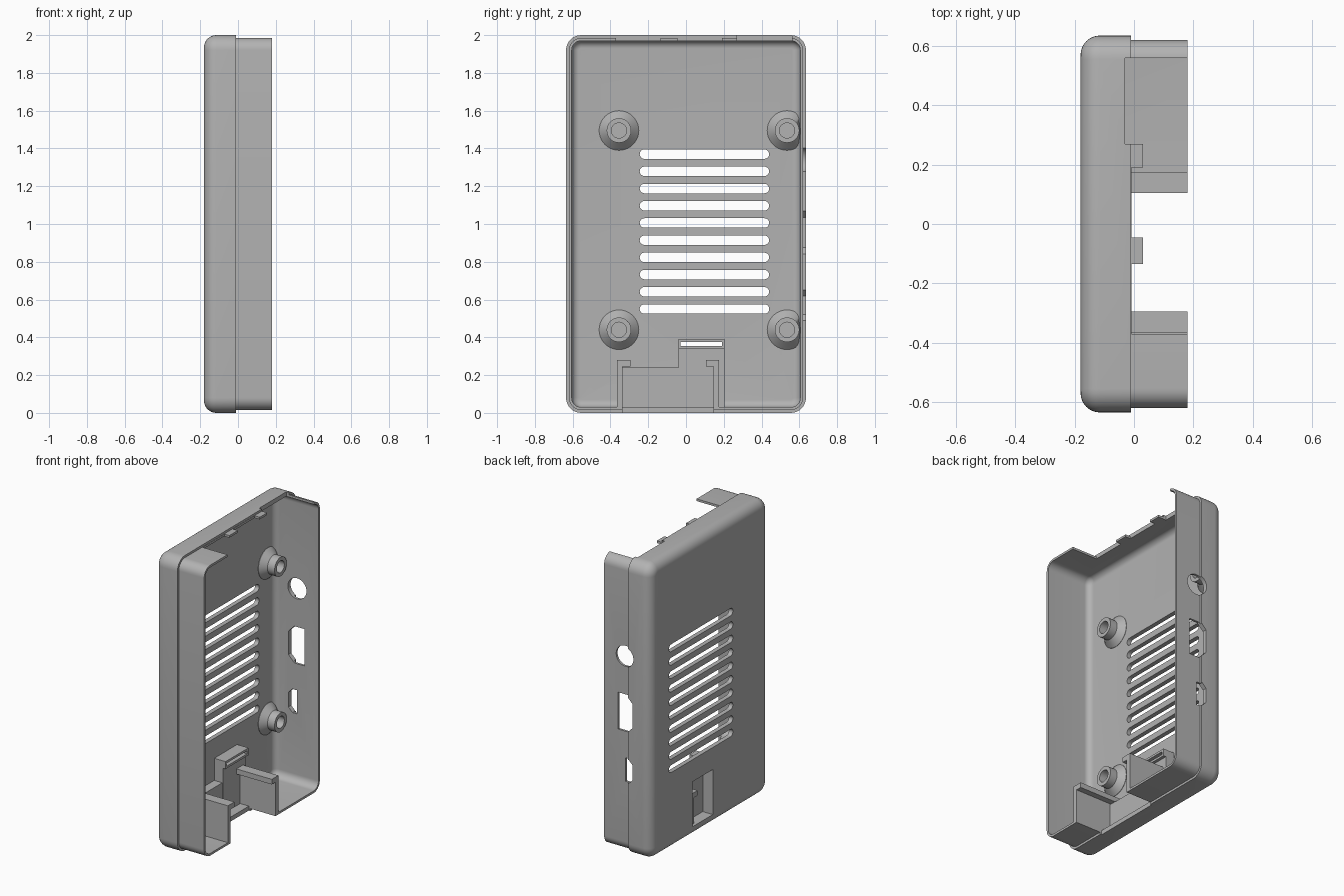
import bpy, bmesh, math
from mathutils import Matrix

cube = bpy.data.objects.get("Cube")
if cube:
    bpy.data.objects.remove(cube, do_unlink=True)

grey = bpy.data.materials.new("matte_grey")
grey.use_nodes = True
COLOR = (0.45, 0.45, 0.45, 1)
grey.diffuse_color = COLOR
grey.node_tree.nodes["Principled BSDF"].inputs["Base Color"].default_value = COLOR


def finish(name, bm, smooth=False):
    bmesh.ops.recalc_face_normals(bm, faces=bm.faces)
    mesh = bpy.data.meshes.new(name)
    bm.to_mesh(mesh)
    bm.free()
    mesh.materials.append(grey)
    obj = bpy.data.objects.new(name, mesh)
    bpy.context.collection.objects.link(obj)
    if smooth:
        soften(obj)
    return obj


def soften(obj):
    bpy.ops.object.select_all(action='DESELECT')
    obj.select_set(True)
    bpy.context.view_layer.objects.active = obj
    bpy.ops.object.shade_smooth_by_angle(angle=math.radians(35))


def box(name, xs, ys, zs):
    bm = bmesh.new()
    bmesh.ops.create_cube(bm, size=1)
    for v in bm.verts:
        v.co = [r[0] if c < 0 else r[1] for r, c in zip((xs, ys, zs), v.co)]
    return finish(name, bm)


def prism(name, outline, axis, lo, hi):
    """Extrude an (a, z) outline along axis x or y; a is the other axis."""
    bm = bmesh.new()
    rings = []
    for t in (lo, hi):
        rings.append([bm.verts.new((t, a, z) if axis == 'x' else (a, t, z)) for a, z in outline])
    bridge(bm, *rings)
    for ring in rings:
        bm.faces.new(ring)
    return finish(name, bm)


def bridge(bm, a, b):
    n = len(a)
    for i in range(n):
        bm.faces.new((a[i], a[(i + 1) % n], b[(i + 1) % n], b[i]))


def carve(target, cutter, operation='DIFFERENCE', keep=False):
    mod = target.modifiers.new("carve", 'BOOLEAN')
    mod.operation, mod.solver, mod.object = operation, 'EXACT', cutter
    dg = bpy.context.evaluated_depsgraph_get()
    old = target.data
    new = bpy.data.meshes.new_from_object(target.evaluated_get(dg))
    target.modifiers.clear()
    target.data = new
    bpy.data.meshes.remove(old)
    if not keep:
        bpy.data.objects.remove(cutter, do_unlink=True)


def rounded(half_w, half_h, r, steps=8):
    """Rounded rectangle points around the origin."""
    pts = []
    for k, (sy, sz) in enumerate(((1, 1), (-1, 1), (-1, -1), (1, -1))):
        for i in range(steps + 1):
            a = math.pi / 2 * (k + i / steps)
            pts.append((sy * (half_w - r) + r * math.cos(a), sz * (half_h - r) + r * math.sin(a)))
    return pts


# Case shell: rounded rings swept from the outer panel, over the lip, to the inner floor
R, FILLET, INNER = 0.08, 0.065, 0.04
FLOOR, SEAM, RIM = -0.15, -0.01, 0.18
arc = [math.pi / 2 * i / 8 for i in range(9)]
profile = [(FILLET * (1 - math.sin(a)), -0.18 + FILLET * (1 - math.cos(a))) for a in arc]
profile += [(0, SEAM), (0.015, SEAM), (0.015, RIM), (0.03, RIM)]
profile += [(0.03 + INNER * (1 - math.cos(a)), FLOOR + INNER * (1 - math.sin(a))) for a in arc]
bm = bmesh.new()
rings = [[bm.verts.new((x, y, z + 1)) for y, z in rounded(0.635 - d, 1 - d, R - d)] for d, x in profile]
for a, b in zip(rings, rings[1:]):
    bridge(bm, a, b)
bm.faces.new(rings[0])
bm.faces.new(rings[-1])
shell = finish("case_shell", bm)

# Notches along the top rim, leaving two small tabs
for y0, y1, x0 in ((-0.37, -0.135, -0.008), (-0.135, -0.045, 0.03), (-0.045, 0.19, -0.008),
                   (0.19, 0.27, 0.03), (0.27, 0.56, -0.03)):
    carve(shell, box("cutter", (x0, 0.3), (y0, y1), (1.9, 2.1)))

# Card opening in the bottom rim
carve(shell, box("cutter", (-0.02, 0.3), (-0.335, 0.145), (-0.1, 0.1)))

# Vent slots
for i in range(10):
    slot = [(y + 0.0975, z + 0.55 + i * 0.0911) for y, z in rounded(0.3425, 0.025, 0.0245, 5)]
    carve(shell, prism("cutter", slot, 'x', -0.3, -0.1))

# Ports in the back wall: round jack, wide port, small port
jack = [(0.02 + 0.07 * math.cos(t * math.tau / 32), 1.34 + 0.07 * math.sin(t * math.tau / 32)) for t in range(32)]


def port(x0, x1, z0, z1, c):
    return [(x1, z0), (x1, z1), (x0 + c, z1), (x0, z1 - c), (x0, z0 + c), (x0 + c, z0)]


for outline in (jack, port(-0.045, 0.075, 0.83, 1.08, 0.045), port(-0.045, 0.02, 0.49, 0.65, 0.03)):
    carve(shell, prism("cutter", outline, 'y', 0.57, 0.7))

# Card bay: low platform, raised hollow block with a slit, and an outside finger recess
platform = box("card_platform", (-0.16, -0.09), (-0.34, 0.15), (0.02, 0.24))
block = box("card_block", (-0.16, -0.085), (-0.04, 0.205), (0.03, 0.345))
ridge = box("card_block_ridge", (-0.16, -0.065), (-0.04, 0.205), (0.34, 0.39))
recess = box("cutter", (-0.3, -0.105), (-0.03, 0.19), (0.07, 0.375))
for part in (shell, platform, block, ridge):
    carve(part, recess, keep=True)
bpy.data.objects.remove(recess, do_unlink=True)
carve(ridge, box("cutter", (-0.3, 0), (-0.03, 0.19), (0.355, 0.375)))

# Hooked guide walls either side of the card opening
hook_front = [(-0.365, 0.02), (-0.335, 0.02), (-0.335, 0.245), (-0.295, 0.245), (-0.295, 0.28), (-0.365, 0.28)]
hook_back = [(0.145, 0.02), (0.175, 0.02), (0.175, 0.28), (0.105, 0.28), (0.105, 0.245), (0.145, 0.245)]
for name, outline in (("front_guide", hook_front), ("back_guide", hook_back)):
    prism(name, outline, 'x', -0.16, RIM)

# Board standoffs: flared foot, post and blind screw hole
foot = [(0.105, -0.155), (0.105, -0.148), (0.065, -0.108), (0.065, -0.055), (0.04, -0.055), (0.04, -0.14)]
for side, y in (("front", -0.355), ("back", 0.535)):
    for level, z in (("lower", 0.44), ("upper", 1.495)):
        bm = bmesh.new()
        turn = [t * math.tau / 40 for t in range(40)]
        rings = [[bm.verts.new((x, min(y + r * math.cos(t), 0.607), z + r * math.sin(t))) for t in turn]
                 for r, x in foot]
        for a, b in zip(rings, rings[1:]):
            bridge(bm, a, b)
        bm.faces.new(rings[0])
        bm.faces.new(rings[-1])
        finish(f"{side}_{level}_standoff", bm, smooth=True)

soften(shell)
